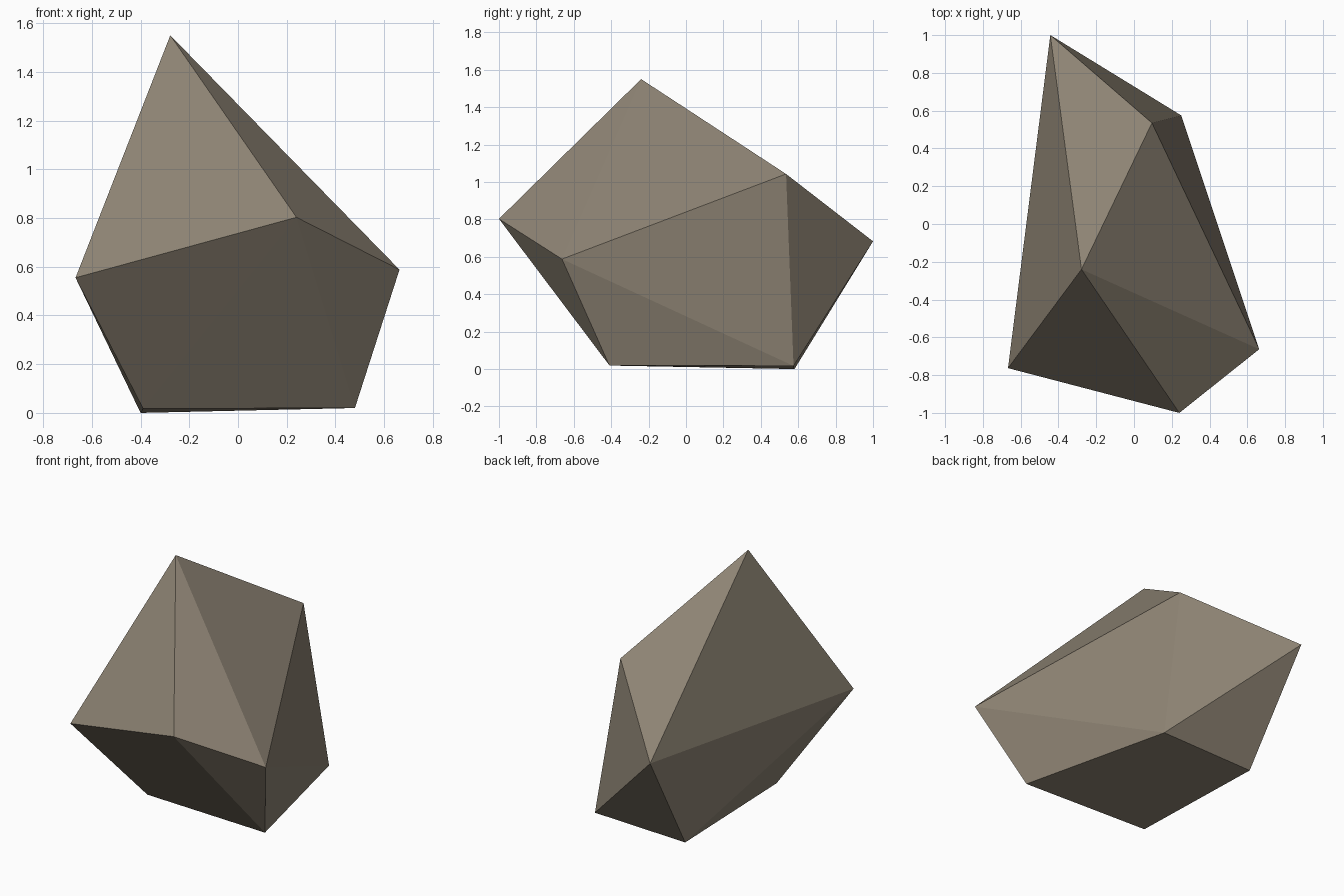
import bpy
import bmesh

if "Cube" in bpy.data.objects:
    bpy.data.objects.remove(bpy.data.objects["Cube"])

# Faceted boulder: a convex hull wrapped around its corner points
base_corners = [(0.48, -0.41, 0.02), (0.25, 0.575, 0.017),
                (-0.40, 0.58, 0.0), (-0.39, -0.37, 0.018)]
middle_corners = [(-0.667, -0.763, 0.555), (0.24, -1.0, 0.803),
                  (0.663, -0.663, 0.588), (-0.443, 1.0, 0.683)]
top_corners = [(0.095, 0.535, 1.043), (-0.278, -0.24, 1.55)]

bm = bmesh.new()
for corner in base_corners + middle_corners + top_corners:
    bm.verts.new(corner)
bmesh.ops.convex_hull(bm, input=bm.verts[:])
bmesh.ops.recalc_face_normals(bm, faces=bm.faces[:])

mesh = bpy.data.meshes.new("boulder")
bm.to_mesh(mesh)
bm.free()

# Single brown-grey stone colour, flat shaded
stone = bpy.data.materials.new("brown grey stone")
stone.diffuse_color = (0.27, 0.23, 0.175, 1.0)
stone.use_nodes = True
stone.node_tree.nodes["Principled BSDF"].inputs["Base Color"].default_value = stone.diffuse_color
mesh.materials.append(stone)

boulder = bpy.data.objects.new("boulder", mesh)
bpy.context.collection.objects.link(boulder)
